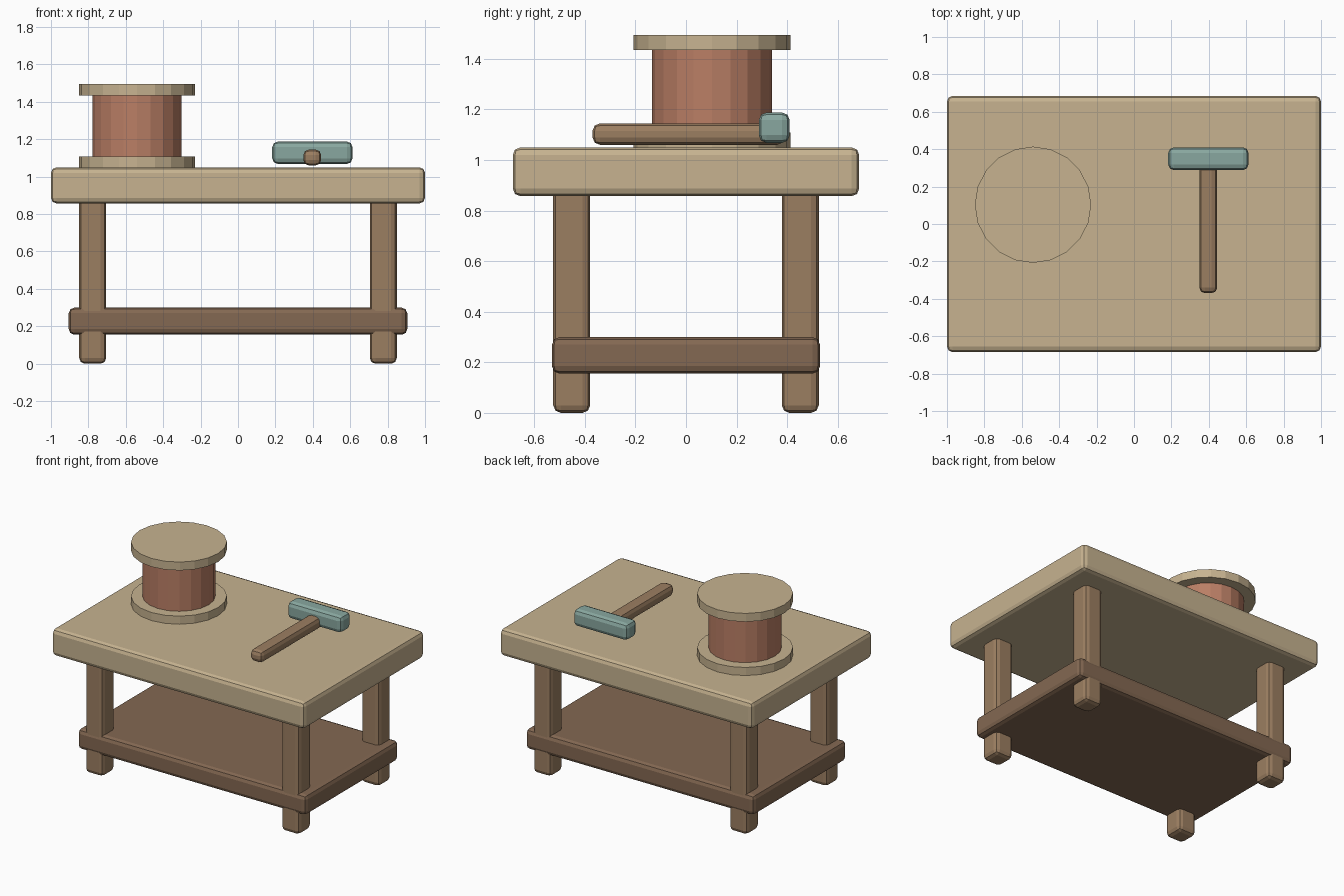
import bpy
import bmesh
from mathutils import Matrix, Vector

if "Cube" in bpy.data.objects:
    bpy.data.objects.remove(bpy.data.objects["Cube"])


def material(name, rgb):
    m = bpy.data.materials.new(name)
    m.diffuse_color = (*rgb, 1.0)
    m.use_nodes = True
    m.node_tree.nodes["Principled BSDF"].inputs["Base Color"].default_value = m.diffuse_color
    return m


PALE = material("pale_wood", (0.57, 0.45, 0.28))
WOOD = material("mid_wood", (0.33, 0.21, 0.12))
DARK = material("dark_wood", (0.23, 0.14, 0.085))
COPPER = material("copper_thread", (0.49, 0.21, 0.13))
STEEL = material("green_steel", (0.25, 0.39, 0.35))


def finish(name, bm, mat):
    mesh = bpy.data.meshes.new(name)
    bm.to_mesh(mesh)
    bm.free()
    mesh.materials.append(mat)
    ob = bpy.data.objects.new(name, mesh)
    bpy.context.collection.objects.link(ob)
    return ob


def box(name, lo, hi, bevel, mat):
    """Box between two corners with rounded edges."""
    lo, hi = Vector(lo), Vector(hi)
    bm = bmesh.new()
    bmesh.ops.create_cube(bm, size=1.0)
    bmesh.ops.transform(bm, verts=bm.verts, matrix=Matrix.Translation((lo + hi) / 2)
                        @ Matrix.Diagonal((*(hi - lo), 1.0)))
    ob = finish(name, bm, mat)
    mod = ob.modifiers.new("rounded_edges", 'BEVEL')
    mod.width = bevel
    mod.segments = 2
    return ob


def disc(name, x, y, z0, z1, radius, mat, sides=20):
    bm = bmesh.new()
    bmesh.ops.create_cone(bm, cap_ends=True, segments=sides, radius1=radius,
                          radius2=radius, depth=z1 - z0,
                          matrix=Matrix.Translation((x, y, (z0 + z1) / 2)))
    return finish(name, bm, mat)


# Bench: top, lower shelf and four legs
box("bench_top", (-1, -0.685, 0.857), (1, 0.685, 1.05), 0.03, PALE)
box("lower_shelf", (-0.905, -0.53, 0.155), (0.905, 0.53, 0.30), 0.03, DARK)
for sx, side in ((-1, "left"), (1, "right")):
    for sy, end in ((-1, "front"), (1, "back")):
        cx, cy = sx * 0.777, sy * 0.452
        box(f"{end}_{side}_leg", (cx - 0.072, cy - 0.073, 0),
            (cx + 0.072, cy + 0.073, 0.89), 0.03, WOOD)

# Spool: two flanges and a wound core
SX, SY = -0.54, 0.103
disc("spool_bottom_flange", SX, SY, 1.048, 1.108, 0.311, PALE)
disc("spool_core", SX, SY, 1.10, 1.44, 0.237, COPPER)
disc("spool_top_flange", SX, SY, 1.435, 1.495, 0.311, PALE)

# Hammer lying on the bench
box("hammer_handle", (0.349, -0.37, 1.06), (0.445, 0.39, 1.145), 0.03, WOOD)
box("hammer_head", (0.183, 0.288, 1.068), (0.612, 0.41, 1.188), 0.03, STEEL)
